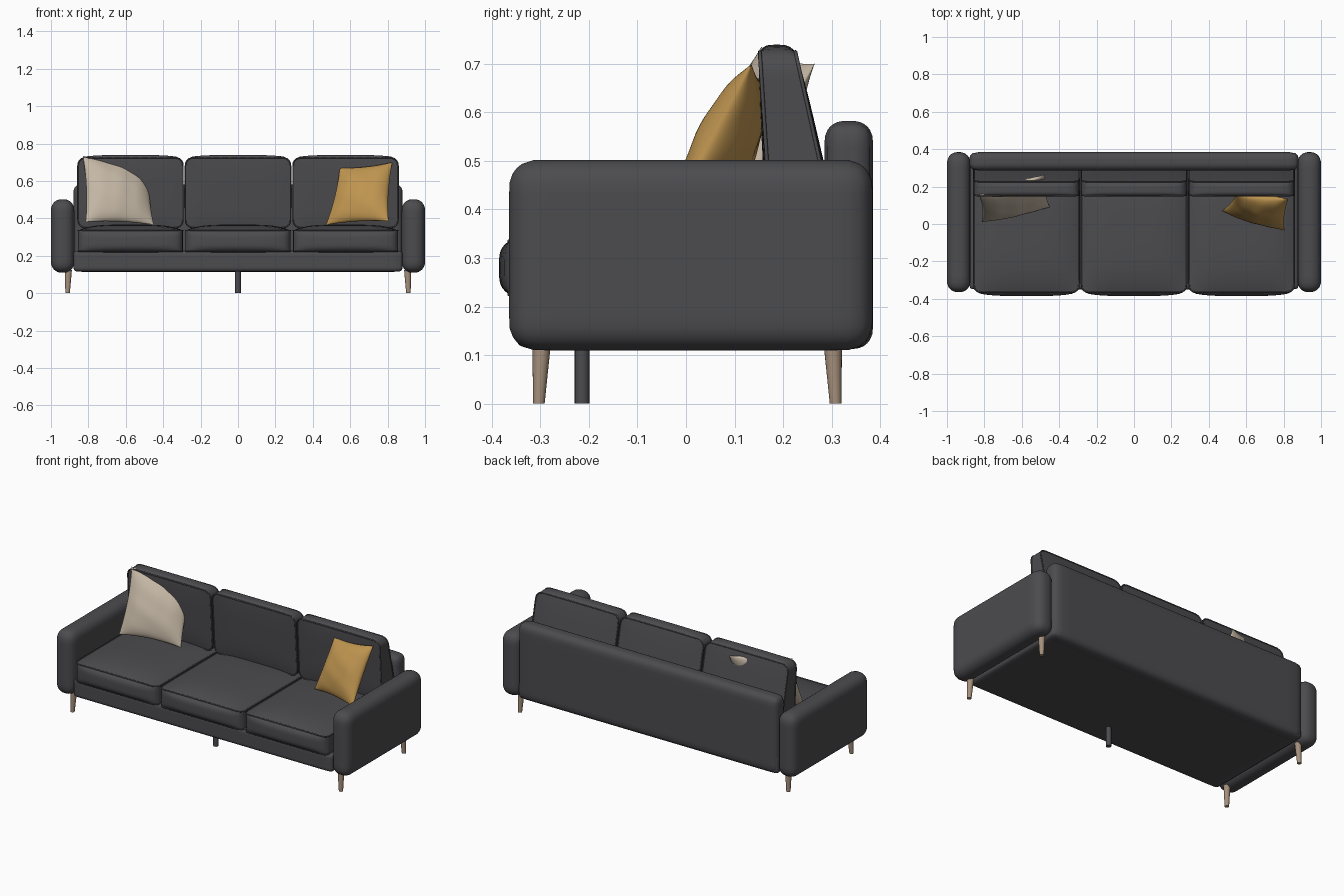
import bpy, bmesh, math
from mathutils import Vector

if "Cube" in bpy.data.objects:
    bpy.data.objects.remove(bpy.data.objects["Cube"])


def material(name, rgb):
    m = bpy.data.materials.new(name)
    m.use_nodes = True
    m.diffuse_color = (*rgb, 1)
    m.node_tree.nodes["Principled BSDF"].inputs["Base Color"].default_value = (*rgb, 1)
    return m


GREY = material("charcoal fabric", (0.072, 0.070, 0.077))
BEIGE = material("beige linen", (0.55, 0.47, 0.37))
MUSTARD = material("mustard cloth", (0.52, 0.30, 0.08))
WOOD = material("pale wood", (0.38, 0.28, 0.20))


def add_object(name, data, mat):
    ob = bpy.data.objects.new(name, data)
    data.materials.append(mat)
    bpy.context.collection.objects.link(ob)
    return ob


def add_mesh(name, bm, mat, angle=50):
    bmesh.ops.recalc_face_normals(bm, faces=bm.faces)
    me = bpy.data.meshes.new(name)
    bm.to_mesh(me)
    bm.free()
    me.shade_smooth()
    me.set_sharp_from_angle(angle=math.radians(angle))
    return add_object(name, me, mat)


def box_shape(lo, hi, radius, axes=(0, 1, 2), puff=(0, 0, 0), warp=None):
    """Return a map from the unit cube (-1..1) to a rounded, puffed box."""
    mid = (Vector(lo) + Vector(hi)) / 2
    half = (Vector(hi) - Vector(lo)) / 2

    def shape(c):
        c = Vector([math.sin(v * math.pi / 2) for v in c])  # denser near edges
        p = Vector([c[i] * half[i] for i in range(3)])
        d = Vector((0, 0, 0))
        for i in axes:
            d[i] = math.copysign(max(0, abs(p[i]) - half[i] + radius), p[i])
        if d.length > 0:
            p += d * (max(abs(v) for v in d) / d.length - 1)
        for i in range(3):
            j, k = (i + 1) % 3, (i + 2) % 3
            p[i] += c[i] * puff[i] * (1 - c[j] ** 4) * (1 - c[k] ** 4)
        p += mid
        return warp(p) if warp else p
    return shape


def soft_box(name, shape, cuts=17):
    bm = bmesh.new()
    bmesh.ops.create_cube(bm, size=2)
    bmesh.ops.subdivide_edges(bm, edges=bm.edges[:], cuts=cuts, use_grid_fill=True)
    for v in bm.verts:
        v.co = shape(v.co)
    return add_mesh(name, bm, GREY)


def welt(name, shape, axis, sign, n=18):
    """Piping that follows the rim of one side of a shaped box."""
    cu = bpy.data.curves.new(name, 'CURVE')
    cu.dimensions = '3D'
    cu.bevel_depth = 0.004
    cu.bevel_resolution = 1
    pts = []
    for side in range(4):
        for s in range(n):
            t = 2 * s / n - 1
            a, b = ((t, -1), (1, t), (-t, 1), (-1, -t))[side]
            c = [a, b]
            c.insert(axis, sign)
            pts.append(shape(c))
    sp = cu.splines.new('POLY')
    sp.points.add(len(pts) - 1)
    for q, p in zip(sp.points, pts):
        q.co = (*p, 1)
    sp.use_cyclic_u = True
    add_object(name, cu, GREY)


def pillow(name, corners, thick, mat, n=28):
    """Throw pillow between four corners: bottom pair, then top pair."""
    bl, br, tr, tl = [Vector(c) for c in corners]
    normal = (br - tl).cross(tr - bl).normalized()
    bm = bmesh.new()
    for side in (1, -1):
        grid = bmesh.ops.create_grid(bm, x_segments=n, y_segments=n, size=1)["verts"]
        for v in grid:
            u, w = math.sin(v.co.x * math.pi / 2), math.sin(v.co.y * math.pi / 2)
            body = max(0, (1 - u * u) * (1 - w * w)) ** 0.55
            crease = 1 + 0.05 * math.sin(7 * u + 4 * w) * math.sin(5 * w - 3 * u)
            a = (1 + u * (1 - 0.07 * (1 - w * w))) / 2
            b = (1 + w * (1 - 0.07 * (1 - u * u))) / 2
            v.co = bl.lerp(br, a).lerp(tl.lerp(tr, a), b) + normal * side * thick * body * crease
    bmesh.ops.remove_doubles(bm, verts=bm.verts, dist=0.0003)
    add_mesh(name, bm, mat, 80)


def leg(name, top, foot, r_top, r_foot, mat):
    top, foot = Vector(top), Vector(foot)
    bm = bmesh.new()
    bmesh.ops.create_cone(bm, cap_ends=True, segments=20, radius1=r_foot, radius2=r_top, depth=1)
    for v in bm.verts:
        base = foot.lerp(top, v.co.z + 0.5)
        v.co = base + Vector((v.co.x, v.co.y, 0))
    add_mesh(name, bm, mat)


# Frame: base, backrest and arms
soft_box("base", box_shape((-0.88, -0.35, 0.115), (0.88, 0.375, 0.228), 0.022))
soft_box("backrest", box_shape((-0.88, 0.285, 0.113), (0.88, 0.385, 0.582), 0.04))
for side, x in (("right", -0.9375), ("left", 0.9375)):
    soft_box(side + "_arm", box_shape((x - 0.0625, -0.364, 0.11), (x + 0.0625, 0.384, 0.502), 0.056))


# Back cushions are wedges, thinner at the top and leaning back
def lean(p):
    t = (p.z - 0.365) / 0.37
    return Vector((p.x, (0.24 - 0.053 * t) + p.y * (0.065 - 0.029 * t), p.z))


for side, x in (("right", -0.575), ("middle", 0), ("left", 0.575)):
    x0, x1 = x - 0.281, x + 0.281
    seat = box_shape((x0, -0.364, 0.225), (x1, 0.285, 0.335), 0.035, (0, 1), (0, 0.021, 0.032))
    soft_box(side + "_seat_cushion", seat)
    for sign, edge in ((1, "top"), (-1, "bottom")):
        welt(f"{side}_seat_{edge}_piping", seat, 2, sign)
    back = box_shape((x0, -1, 0.35), (x1, 1, 0.724), 0.04, (0, 2), (0, 0.15, 0.015), lean)
    soft_box(side + "_back_cushion", back)
    for sign, edge in ((-1, "front"), (1, "rear")):
        welt(f"{side}_back_{edge}_piping", back, 1, sign)

# Throw pillows
pillow("beige_pillow", ((-0.815, 0.01, 0.38), (-0.45, 0.09, 0.365),
                        (-0.475, 0.265, 0.70), (-0.83, 0.155, 0.735)), 0.06, BEIGE)
pillow("mustard_pillow", ((0.47, 0.07, 0.365), (0.805, -0.035, 0.385),
                          (0.825, 0.135, 0.70), (0.545, 0.155, 0.67)), 0.06, MUSTARD)

# Legs: four splayed corner legs and a centre support
for sx, side in ((-1, "right"), (1, "left")):
    for end, y_top, y_foot in (("front", -0.297, -0.303), ("back", 0.302, 0.308)):
        leg(f"{end}_{side}_leg", (sx * 0.907, y_top, 0.125), (sx * 0.911, y_foot, 0),
            0.019, 0.012, WOOD)
leg("centre_leg", (0, -0.214, 0.13), (0, -0.214, 0), 0.015, 0.015, GREY)
